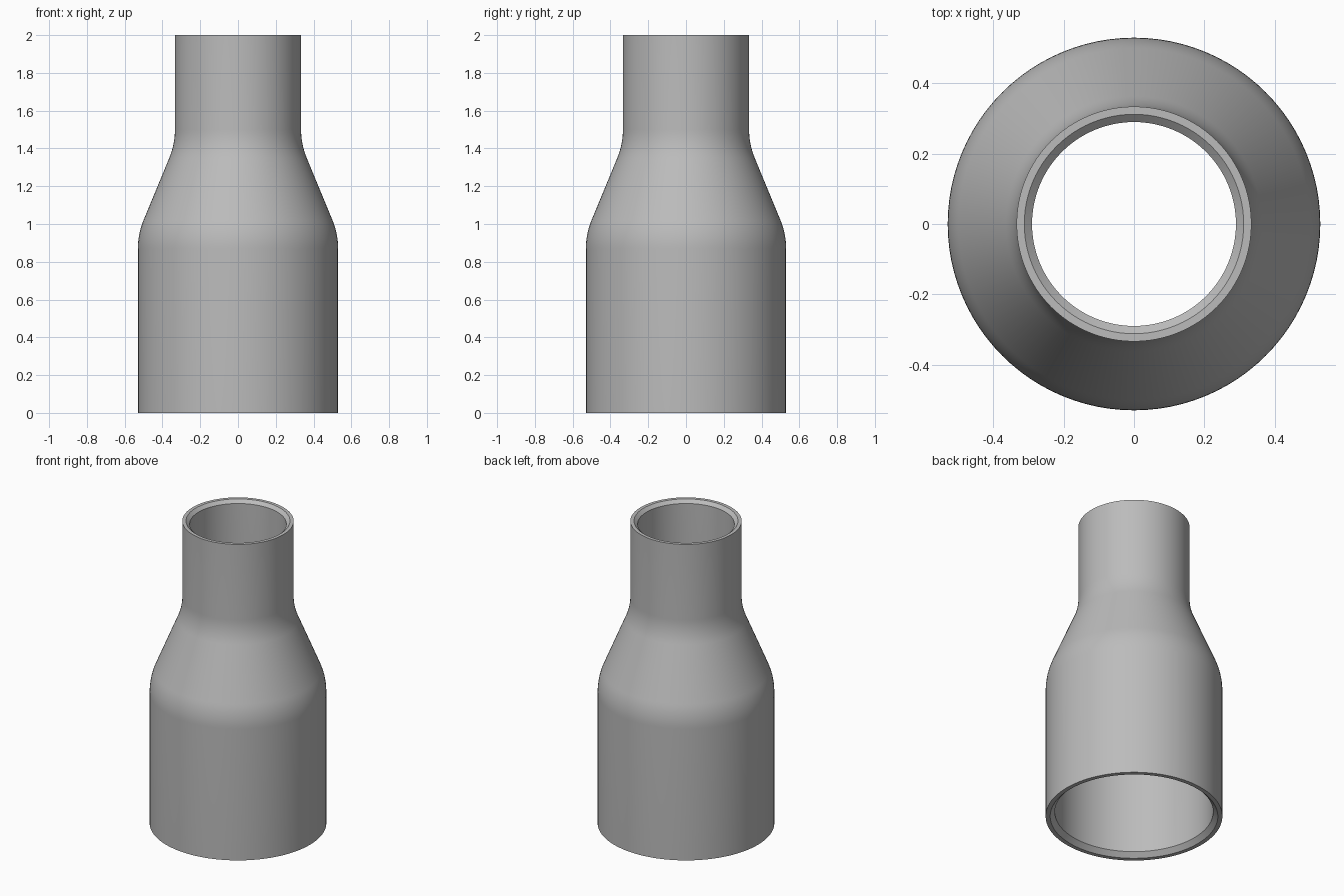
import bpy, bmesh, math

cube = bpy.data.objects.get("Cube")
if cube:
    bpy.data.objects.remove(cube)

SEGMENTS = 96
ARC_STEPS = 8

steel = bpy.data.materials.new("plain_grey")
steel.use_nodes = True
grey = (0.5, 0.5, 0.5, 1)
steel.diffuse_color = grey
steel.node_tree.nodes["Principled BSDF"].inputs["Base Color"].default_value = grey


def wall(wide, narrow, z_low, z_high, slope):
    """Wide tube, rounded shoulder, cone, rounded neck: points from low to high."""
    angle = math.radians(slope)
    # Equal bends whose tangent cone spans the change in radius
    height, step = z_high - z_low, wide - narrow
    bend = (height * math.tan(angle) - step) / (2 * (math.sin(angle) * math.tan(angle) - 1 + math.cos(angle)))
    turns = [angle * i / ARC_STEPS for i in range(ARC_STEPS + 1)]
    low = [(wide - bend * (1 - math.cos(a)), z_low + bend * math.sin(a)) for a in turns]
    high = [(narrow + bend * (1 - math.cos(a)), z_high - bend * math.sin(a)) for a in reversed(turns)]
    return low + high


# Closed wall section: outside upward, rim and inner chamfer, inside downward
outside = [(0.53, 0)] + wall(0.53, 0.334, 0.87, 1.5, 22.5) + [(0.334, 2)]
inside = [(0.475, 0.03)] + wall(0.475, 0.29, 0.87, 1.5, 21.5) + [(0.29, 1.98)]
section = outside + [(0.312, 2)] + inside[::-1] + [(0.503, 0)]

# Spin the section into the hollow reducer
bm = bmesh.new()
verts = [bm.verts.new((r, 0, z)) for r, z in section]
edges = [bm.edges.new((a, b)) for a, b in zip(verts, verts[1:] + verts[:1])]
bmesh.ops.spin(bm, geom=verts + edges, cent=(0, 0, 0), axis=(0, 0, 1),
               angle=math.tau, steps=SEGMENTS, use_merge=True)
bmesh.ops.remove_doubles(bm, verts=bm.verts, dist=0.0001)
bmesh.ops.recalc_face_normals(bm, faces=bm.faces)
mesh = bpy.data.meshes.new("pipe_reducer")
bm.to_mesh(mesh)
bm.free()
mesh.materials.append(steel)

reducer = bpy.data.objects.new("pipe_reducer", mesh)
bpy.context.collection.objects.link(reducer)
bpy.ops.object.select_all(action="DESELECT")
reducer.select_set(True)
bpy.context.view_layer.objects.active = reducer
bpy.ops.object.shade_smooth_by_angle(angle=math.radians(20))
